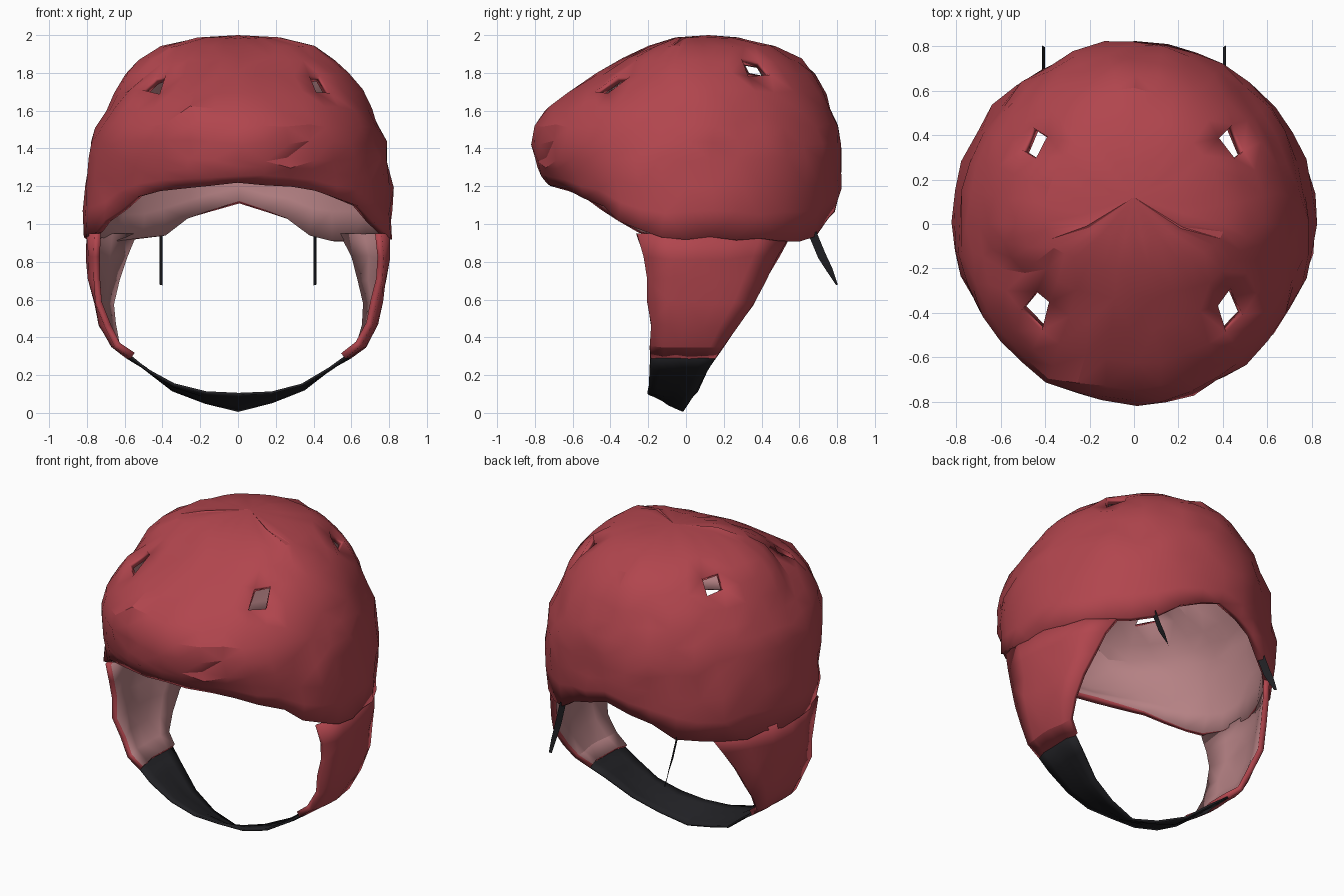
import bpy, bmesh, math, random
from mathutils import Vector

if "Cube" in bpy.data.objects:
    bpy.data.objects.remove(bpy.data.objects["Cube"])

random.seed(4)


def material(name, rgb):
    m = bpy.data.materials.new(name)
    m.diffuse_color = (*rgb, 1)
    m.use_nodes = True
    m.node_tree.nodes["Principled BSDF"].inputs["Base Color"].default_value = m.diffuse_color
    return m


RED = material("red shell", (0.44, 0.06, 0.075))
LINING = material("pale lining", (0.46, 0.22, 0.23))
BLACK = material("black webbing", (0.015, 0.015, 0.018))


def lerp_table(table, t):
    for a, b in zip(table, table[1:]):
        if t <= b[0]:
            k = max(0, (t - a[0]) / (b[0] - a[0]))
            return [p + (q - p) * k for p, q in zip(a[1:], b[1:])]
    return list(table[-1][1:])


def jitter(p, amount):
    return Vector(p) + Vector([random.uniform(-amount, amount) for _ in range(3)])


def finish(name, bm, mats, thickness):
    me = bpy.data.meshes.new(name)
    bm.to_mesh(me)
    bm.free()
    ob = bpy.data.objects.new(name, me)
    bpy.context.collection.objects.link(ob)
    for m in mats:
        me.materials.append(m)
    if thickness:
        mod = ob.modifiers.new("thickness", "SOLIDIFY")
        mod.thickness = thickness
        mod.offset = -1
        mod.material_offset = len(mats) - 1
    bpy.ops.object.select_all(action='DESELECT')
    ob.select_set(True)
    bpy.context.view_layer.objects.active = ob
    bpy.ops.object.shade_smooth_by_angle(angle=math.radians(24))
    return ob


def grid(rows, closed=False):
    bm = bmesh.new()
    vs = [[bm.verts.new(p) for p in r] for r in rows]
    n = len(rows[0])
    for lo, hi in zip(vs, vs[1:]):
        for j in range(n if closed else n - 1):
            k = (j + 1) % n
            bm.faces.new((lo[j], lo[k], hi[k], hi[j]))
    return bm, vs


# Shell profile: height, half width, front depth, back depth
PROFILE = [(0.90, .81, .72, .78), (1.10, .82, .69, .80), (1.20, .82, .72, .82),
           (1.30, .80, .79, .83), (1.45, .775, .82, .82), (1.58, .725, .79, .785),
           (1.70, .65, .62, .735), (1.80, .575, .45, .675), (1.90, .49, .28, .57),
           (1.96, .37, .16, .43), (1.985, .22, .06, .28)]
# Rim: degrees from the front, height
RIM = [(0, 1.22), (30, 1.18), (45, 1.12), (60, 1.02), (75, .93), (135, .91),
       (147, .92), (160, 1.03), (180, 1.11)]


def shell_point(deg, z):
    a, f, b = lerp_table(PROFILE, z)
    c = math.cos(math.radians(deg))
    return (a * math.sin(math.radians(deg)), -c * (f if c > 0 else b), z)


# Dome shell with slightly uneven faceted surface and four vents
COLS = 36
angles = [360 * j / COLS for j in range(COLS)]
rows = []
for i in range(3):
    ring = []
    for d in angles:
        r = lerp_table(RIM, min(d, 360 - d))[0]
        rough = .012 if r < 1.1 else .007
        ring.append(jitter(shell_point(d, r + (1.34 - r) * i / 3), rough))
    rows.append(ring)
for z, rough in ((1.34, .012), (1.43, .013), (1.52, .014), (1.61, .014), (1.70, .014),
                 (1.79, .014), (1.87, .012), (1.94, .008), (1.985, .004)):
    rows.append([jitter(shell_point(d, z), rough) for d in angles])
bm, vs = grid(rows, True)
top = bm.verts.new((0, .12, 2.0))
for j in range(COLS):
    bm.faces.new((vs[-1][j], vs[-1][(j + 1) % COLS], top))
vents = []
for target in [(s * .40, y, z) for s in (-1, 1) for y, z in ((.39, 1.85), (-.40, 1.73))]:
    t = Vector(target)
    vents.append(min(bm.faces, key=lambda f: (f.calc_center_median() - t).length))
bmesh.ops.delete(bm, geom=list(set(vents)), context='FACES')
bmesh.ops.triangulate(bm, faces=bm.faces[:])
finish("helmet_shell", bm, (RED, LINING), .042)

# Side flaps and chin strap: x, z, front y, back y along the right half
PATH = [(.808, .95, -.26, .56), (.80, .82, -.22, .49), (.79, .70, -.20, .43),
        (.77, .58, -.20, .36), (.735, .46, -.19, .28), (.675, .35, -.19, .20),
        (.59, .29, -.19, .16), (.50, .23, -.19, .12), (.35, .13, -.20, .06),
        (.18, .075, -.20, .01), (0, .05, -.20, -.02)]
full = PATH + [(-x, z, f, b) for x, z, f, b in reversed(PATH[:-1])]
ribs = []
for x, z, f, b in full:
    rib = []
    for j in range(6):
        t = j / 5
        y = f + (b - f) * t
        bow = math.sqrt(1 - (y / .78) ** 2)
        tilt = (.5 - t) * .09 * max(0, 1 - abs(x) / .5)
        rough = .004 if z > .9 else .012 if abs(x) > .7 else .006
        rib.append(jitter((x * bow, y, z + tilt), rough))
    ribs.append(rib)


def strap(name, part, mats, thickness):
    bm, _ = grid(list(reversed(part)))
    bmesh.ops.triangulate(bm, faces=bm.faces[:])
    finish(name, bm, mats, thickness)


strap("right_side_flap", ribs[:7], (RED, LINING), .035)
strap("chin_strap", ribs[6:15], (BLACK,), .012)
strap("left_side_flap", ribs[14:], (RED, LINING), .035)

# Loose strap ends hanging at the back
for side, s in (("right", 1), ("left", -1)):
    rows = [[(s * .40, y - w, z), (s * .415, y + w, z + w)]
            for y, z, w in ((.67, .94, .02), (.72, .82, .02), (.76, .75, .015), (.80, .675, .004))]
    bm, _ = grid(rows)
    finish(side + "_rear_strap", bm, (BLACK,), 0)
